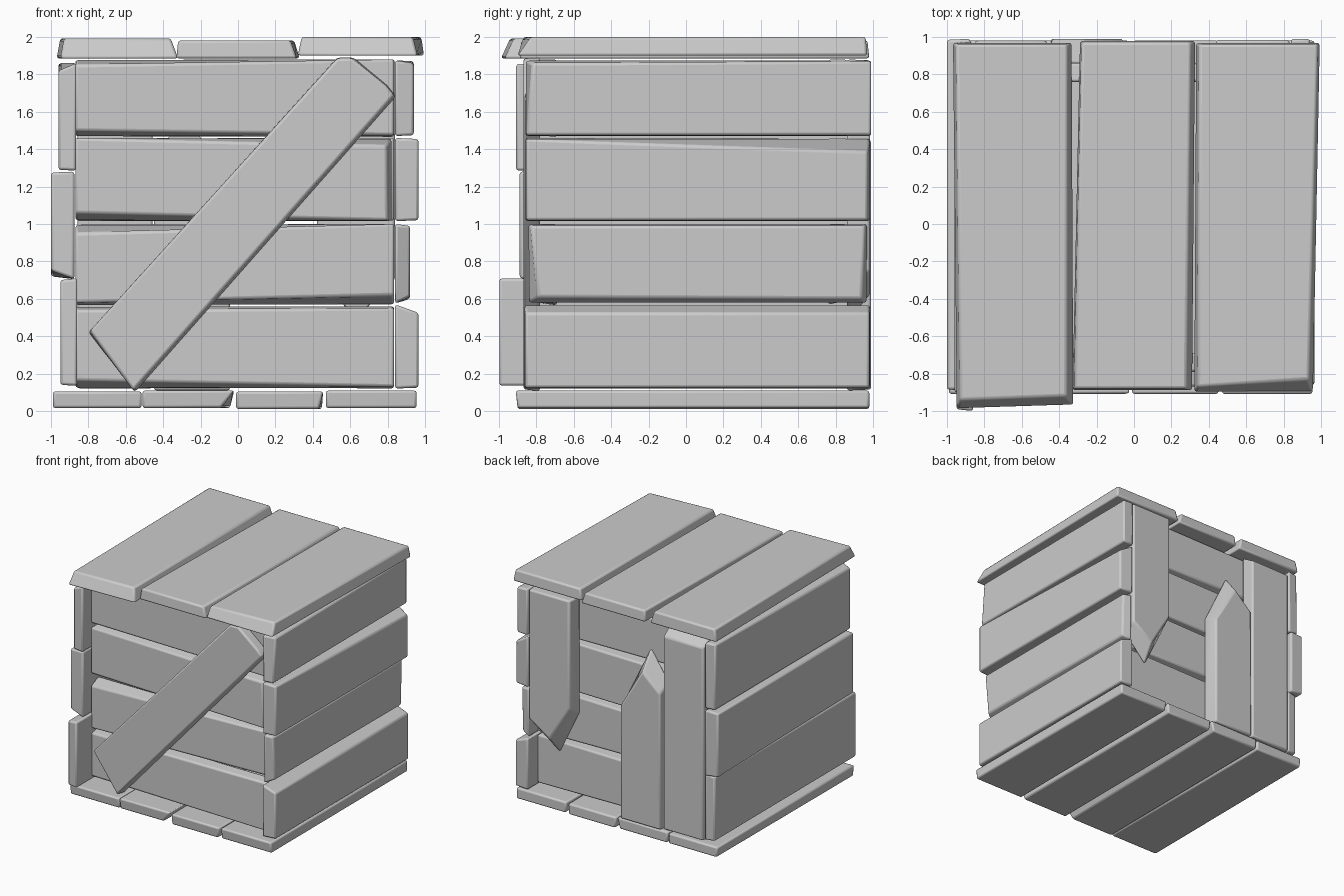
import bpy, bmesh
from mathutils import Vector

# plane name -> how (u, v, depth) becomes (x, y, z)
PLANES = {
    'front': lambda u, v, d: Vector((u, d, v)),
    'side': lambda u, v, d: Vector((d, u, v)),
    'top': lambda u, v, d: Vector((u, v, d)),
}


def board(name, plane, d_in, d_out, inner, outer=None, bevel=0.014):
    """Plank lofted between an inner outline and a slightly different outer outline."""
    to3d = PLANES[plane]
    outer = outer or inner
    bm = bmesh.new()
    a = [bm.verts.new(to3d(u, v, d_in)) for u, v in inner]
    b = [bm.verts.new(to3d(u, v, d_out)) for u, v in outer]
    bm.faces.new(a)
    bm.faces.new(b)
    n = len(a)
    for i in range(n):
        j = (i + 1) % n
        bm.faces.new((a[i], a[j], b[j], b[i]))
    bmesh.ops.recalc_face_normals(bm, faces=bm.faces)
    me = bpy.data.meshes.new(name)
    bm.to_mesh(me)
    bm.free()
    ob = bpy.data.objects.new(name, me)
    bpy.context.collection.objects.link(ob)
    mod = ob.modifiers.new('worn_edges', 'BEVEL')
    mod.width = bevel
    mod.segments = 2
    mod.limit_method = 'ANGLE'
    mod.angle_limit = 0.35
    bpy.ops.object.select_all(action='DESELECT')
    ob.select_set(True)
    bpy.context.view_layer.objects.active = ob
    bpy.ops.object.shade_smooth_by_angle(angle=0.6)
    return ob


def rect(u0, v0, u1, v1):
    return [(u0, v0), (u1, v0), (u1, v1), (u0, v1)]


# Lid: three planks running front to back
board('lid_left', 'top', 1.885, 1.993,
      [(-0.95, -0.99), (-0.32, -0.97), (-0.33, 0.97), (-0.97, 0.97)],
      [(-0.93, -0.94), (-0.36, -0.92), (-0.36, 0.96), (-0.95, 0.96)])
board('lid_middle', 'top', 1.885, 1.982,
      [(-0.33, -0.89), (0.315, -0.89), (0.33, 0.98), (-0.29, 0.98)],
      [(-0.32, -0.88), (0.28, -0.88), (0.30, 0.97), (-0.28, 0.97)])
board('lid_right', 'top', 1.90, 2.0,
      [(0.32, -0.90), (0.96, -0.90), (0.995, 0.97), (0.33, 0.97)],
      [(0.34, -0.87), (0.935, -0.83), (0.98, 0.96), (0.35, 0.96)])

# Floor: four planks running front to back
for i, (x0, x1, z0, z1, cut) in enumerate([(-0.99, -0.515, 0.015, 0.105, 0.0),
                                           (-0.51, -0.02, 0.015, 0.11, 0.07),
                                           (-0.01, 0.455, 0.01, 0.105, 0.02),
                                           (0.47, 0.955, 0.015, 0.11, 0.0)]):
    board(f'floor_{i + 1}', 'top', z1, z0, rect(x0, -0.91, x1, 0.98),
          [(x0, -0.90), (x1 - cut, -0.90), (x1 - cut / 3, 0.98), (x0 + 0.01, 0.98)])

# Front: four horizontal planks
L, R = -0.87, 0.835
front = [
    (rect(L, 0.12, R, 0.56), [(L, 0.165), (R, 0.13), (R, 0.55), (L, 0.54)]),
    (rect(L, 0.565, R, 1.0), [(L, 0.58), (R, 0.62), (R, 1.0), (L, 0.95)]),
    (rect(L, 1.015, 0.825, 1.46), [(L, 1.06), (0.80, 1.02), (0.79, 1.42), (L, 1.46)]),
    (rect(L, 1.465, R, 1.88), [(L, 1.50), (R, 1.475), (R, 1.88), (L, 1.85)]),
]
for i, (inner, outer) in enumerate(front):
    board(f'front_plank_{i + 1}', 'front', -0.69, -0.79, inner, outer)

# Front: diagonal brace
board('front_brace', 'front', -0.78, -0.87,
      [(-0.55, 0.10), (0.845, 1.68), (0.80, 1.74), (0.62, 1.89), (0.53, 1.89), (-0.80, 0.42)],
      [(-0.56, 0.11), (0.835, 1.69), (0.79, 1.74), (0.61, 1.885), (0.53, 1.885), (-0.79, 0.43)])

# Right side: four horizontal planks
right = [
    (0.965, rect(-0.865, 0.12, 0.985, 0.57), rect(-0.86, 0.125, 0.98, 0.525)),
    (0.92, rect(-0.845, 0.575, 0.97, 1.0), [(-0.79, 0.61), (0.94, 0.60), (0.955, 0.99), (-0.83, 0.99)]),
    (0.965, rect(-0.86, 1.015, 0.985, 1.46), [(-0.855, 1.02), (0.97, 1.02), (0.97, 1.385), (-0.855, 1.455)]),
    (0.94, rect(-0.86, 1.47, 0.99, 1.875), [(-0.855, 1.475), (0.99, 1.475), (0.99, 1.87), (-0.82, 1.86)]),
]
for i, (x, inner, outer) in enumerate(right):
    board(f'right_plank_{i + 1}', 'side', 0.84, x, inner, outer)

# Left side: three wide horizontal planks
left = [
    (-0.86, -0.95, rect(-1.0, 0.135, 0.97, 0.71), rect(-0.99, 0.14, 0.96, 0.70)),
    (-0.875, -1.0, rect(-0.89, 0.705, 0.99, 1.28), [(-0.885, 0.75), (0.985, 0.72), (0.985, 1.275), (-0.885, 1.275)]),
    (-0.865, -0.96, rect(-0.91, 1.285, 0.975, 1.86), [(-0.90, 1.29), (0.97, 1.29), (0.96, 1.86), (-0.90, 1.82)]),
]
for i, (x0, x1, inner, outer) in enumerate(left):
    board(f'left_plank_{i + 1}', 'side', x0, x1, inner, outer)

# Back: four horizontal planks behind the uprights
for i, (z0, z1, s) in enumerate([(0.12, 0.56, 0.02), (0.57, 1.0, 0.03),
                                 (1.015, 1.46, -0.02), (1.47, 1.88, 0.02)]):
    board(f'back_plank_{i + 1}', 'front', 0.76, 0.86, rect(-0.86, z0, 0.835, z1),
          [(-0.86, z0 + 0.02 + s), (0.835, z0 + 0.02), (0.835, z1), (-0.86, z1 - abs(s))])

# Back: upright planks, two of them snapped to a point
board('back_upright_hanging', 'front', 0.86, 0.985,
      [(0.84, 1.88), (0.42, 1.88), (0.42, 0.86), (0.61, 0.46), (0.84, 0.70)],
      [(0.83, 1.875), (0.44, 1.875), (0.44, 0.93), (0.63, 0.62), (0.83, 0.75)])
board('back_upright_snapped', 'front', 0.86, 0.99,
      [(-0.45, 0.11), (-0.04, 0.11), (-0.04, 1.14), (-0.27, 1.62), (-0.45, 1.36)],
      [(-0.445, 0.115), (-0.06, 0.115), (-0.06, 1.10), (-0.27, 1.45), (-0.44, 1.30)])
board('back_upright_full', 'front', 0.86, 0.98,
      rect(-0.86, 0.12, -0.455, 1.88), rect(-0.85, 0.125, -0.465, 1.81))
